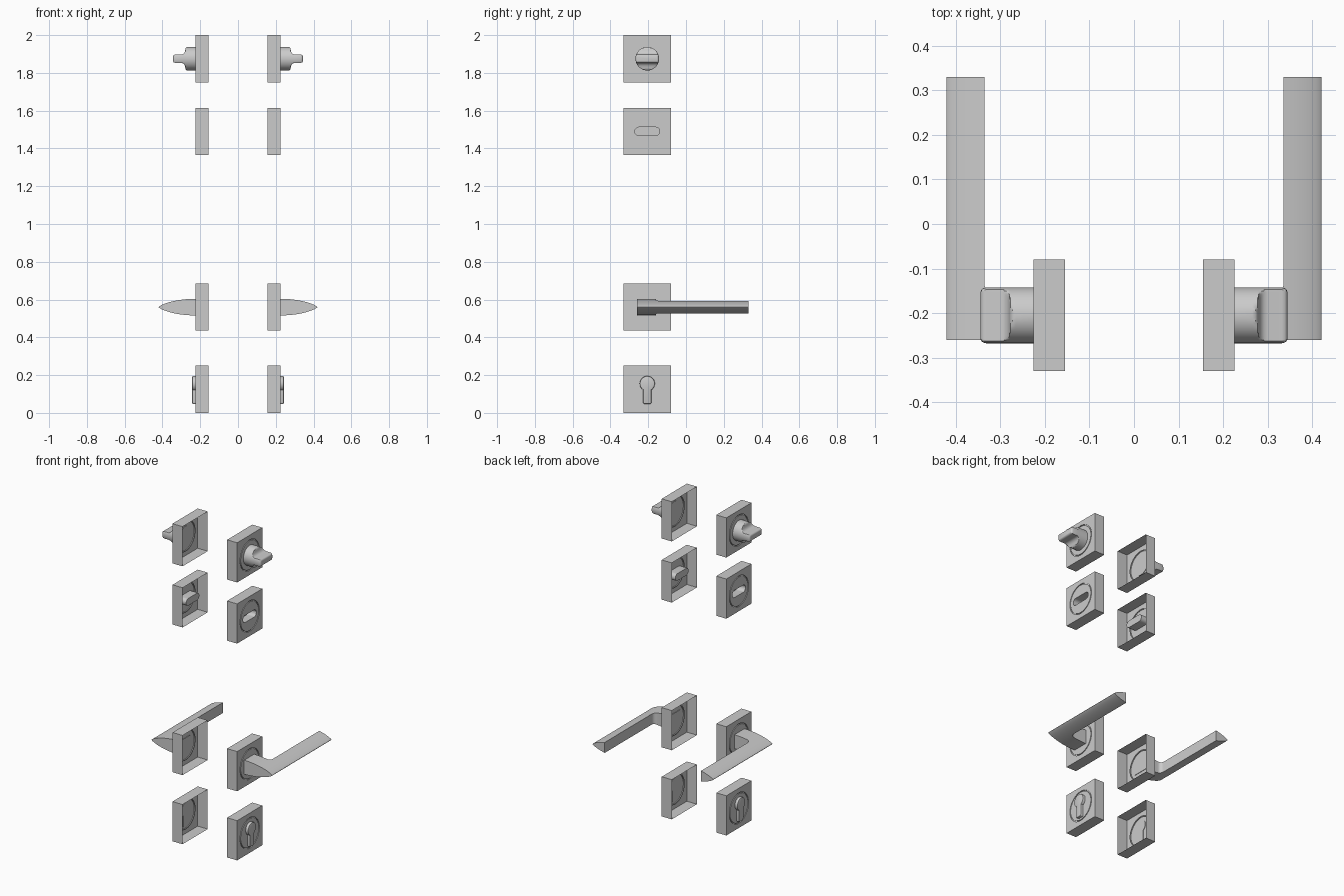
import bpy, bmesh
from math import pi, sin, cos, asin

if "Cube" in bpy.data.objects:
    bpy.data.objects.remove(bpy.data.objects["Cube"])

CY = -0.205          # common y of all rosettes
FACE = 0.225         # x of the outer rosette face
N = 64


def loft(name, rings, cap_start=True):
    """Skin equal-sized rings of (x, y, z), cap the ends, mirror across x."""
    bm = bmesh.new()
    rows = [[bm.verts.new(p) for p in r] for r in rings]
    n = len(rows[0])
    for a, b in zip(rows, rows[1:]):
        for i in range(n):
            j = (i + 1) % n
            bm.faces.new((a[i], a[j], b[j], b[i]))
    bm.faces.new(rows[-1])
    if cap_start:
        bm.faces.new(rows[0][::-1])
    bmesh.ops.recalc_face_normals(bm, faces=bm.faces)
    me = bpy.data.meshes.new(name)
    bm.to_mesh(me)
    bm.free()
    ob = bpy.data.objects.new(name, me)
    bpy.context.collection.objects.link(ob)
    bpy.ops.object.select_all(action='DESELECT')
    ob.select_set(True)
    bpy.context.view_layer.objects.active = ob
    bpy.ops.object.shade_smooth_by_angle(angle=0.6)
    ob.modifiers.new("mirror", 'MIRROR').use_axis[0] = True
    return ob


ANGLES = [2 * pi * i / N for i in range(N)]


def circle(x, z, r):
    return [(x, CY + r * cos(a), z + r * sin(a)) for a in ANGLES]


def square(x, z, h):
    pts = []
    for a in ANGLES:
        k = h / max(abs(cos(a)), abs(sin(a)))
        pts.append((x, CY + k * cos(a), z + k * sin(a)))
    return pts


def stadium(x, z, half, r):
    return [(x, CY + (half - r) * (1 if cos(a) > 0 else -1) + r * cos(a),
             z + r * sin(a)) for a in ANGLES]


# Rosettes: open-backed square trays with a circular groove
def rosette(name, z, slot=False):
    rings = [square(0.155, z, 0.125), square(FACE, z, 0.125),
             circle(FACE, z, 0.096), circle(FACE - 0.005, z, 0.096),
             circle(FACE - 0.005, z, 0.090), circle(FACE, z, 0.090)]
    if slot:
        rings += [stadium(FACE, z, 0.066, 0.0225), stadium(0.172, z, 0.066, 0.0225)]
    loft(name, rings, cap_start=False)


rosette("cylinder_rosette", 0.125)
rosette("lever_rosette", 0.56)
rosette("slot_rosette", 1.49, slot=True)
rosette("thumbturn_rosette", 1.875)

# Thumb turn: round knob scooped above and below into a flat grip (x, radius, half height)
knob = [(0.222, .0625, .0625), (0.265, .0625, .0625), (0.272, .0625, .061),
        (0.277, .0625, .056), (0.279, .0625, .048), (0.281, .0625, .038),
        (0.286, .0625, .029), (0.292, .0625, .0245), (0.300, .0625, .022),
        (0.332, .0625, .022), (0.338, .061, .0205), (0.342, .058, .0175),
        (0.344, .053, .013)]
loft("thumbturn", [[(x, y, 1.875 + max(-h, min(h, z - 1.875)))
                    for x, y, z in circle(x, 1.875, r)] for x, r, h in knob])


# Lever handle: L-shaped plan with a lens-shaped profile
def lever_row(x, y_end):
    t = min(1, max(0, (x - FACE) / 0.1955))
    h = 0.044 * (1 - t * t) ** 0.75
    return [(x, -0.26, 0.56 - h), (x, y_end, 0.56 - h),
            (x, y_end, 0.56 + h), (x, -0.26, 0.56 + h)]


rows = [lever_row(0.222 + 0.0126 * i, -0.16) for i in range(8)]
rows += [lever_row(0.312 + 0.023 * sin(a), -0.137 - 0.023 * cos(a))
         for a in [pi / 2 * i / 6 for i in range(1, 7)]]
rows += [lever_row(0.3352 + 0.0848 * sin(pi / 2 * i / 14), 0.33) for i in range(15)]
loft("lever_handle", rows)


# Lock cylinder: round barrel with a narrow lower stem
def barrel(x, d):
    r, w, zc, zb = 0.04 - d, 0.022 - d, 0.155, 0.047 + d
    a0, c = asin(w / r), 0.008
    arc = [-pi / 2 + a0 + (2 * pi - 2 * a0) * i / 40 for i in range(41)]
    pts = [(x, CY + r * cos(a), zc + r * sin(a)) for a in arc]
    for start, sy in ((pi, -1), (1.5 * pi, 1)):
        for i in range(5):
            a = start + pi / 2 * i / 4
            pts.append((x, CY + sy * (w - c) + c * cos(a), zb + c + c * sin(a)))
    return pts


loft("lock_cylinder", [barrel(0.222, 0), barrel(0.237, 0),
                       barrel(0.241, 0.0015), barrel(0.2425, 0.005)])
